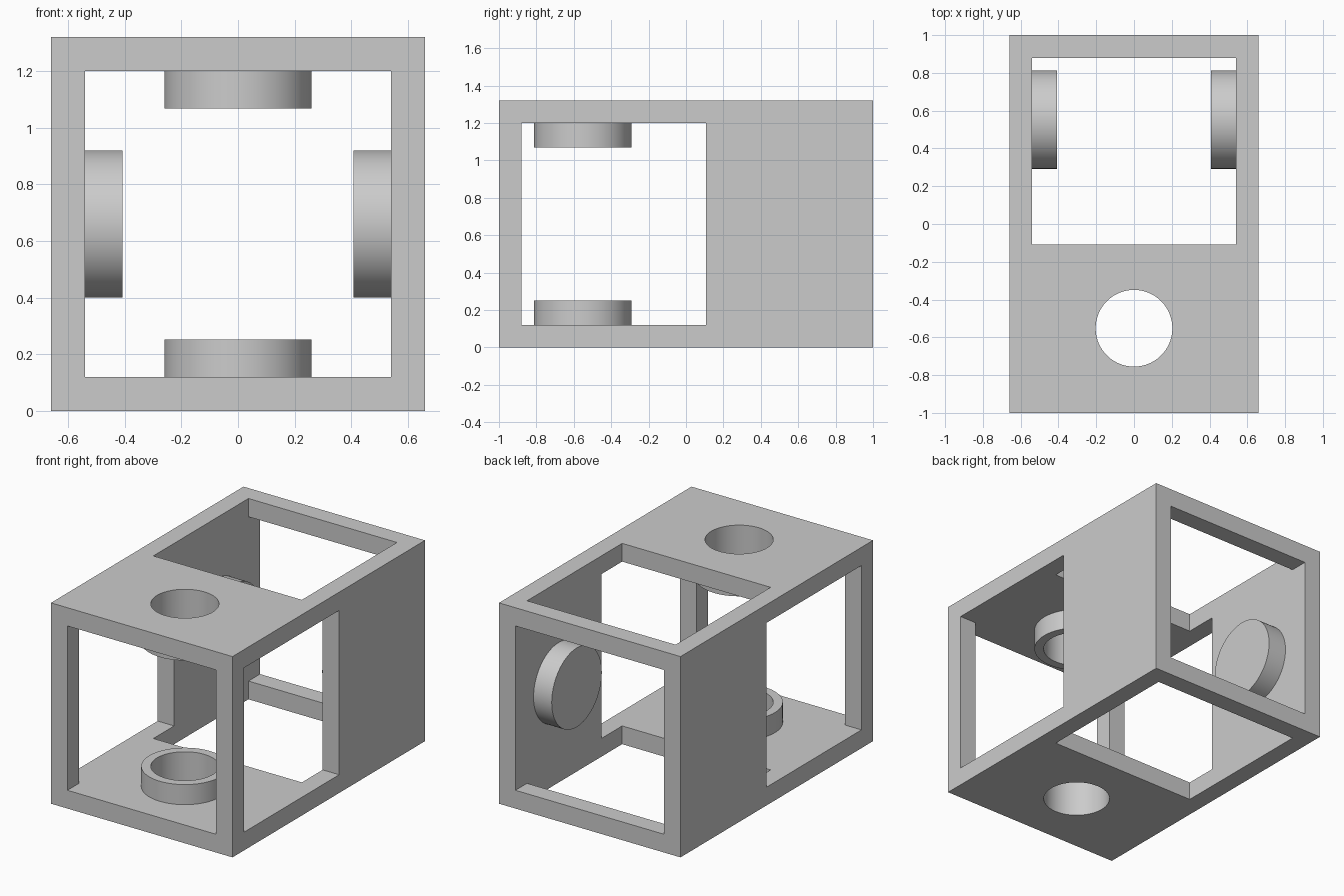
import bpy, bmesh
from itertools import product
from mathutils import Matrix, Vector

cube = bpy.data.objects.get("Cube")
if cube:
    bpy.data.objects.remove(cube, do_unlink=True)

# Overall dimensions
W, L, T = 0.66, 1.0, 0.12           # half width, half length, wall thickness
H = 2 * W                           # height
INNER = W - T
GAP = 0.108                         # where the wide panels end
HOLE_Y, HOLE_R, COLLAR_R, COLLAR_H = 0.552, 0.203, 0.26, 0.132

grey = bpy.data.materials.new("light_grey")
grey.use_nodes = True
colour = (0.6, 0.6, 0.6, 1)
grey.diffuse_color = colour
grey.node_tree.nodes["Principled BSDF"].inputs["Base Color"].default_value = colour


def make_object(name, bm):
    mesh = bpy.data.meshes.new(name)
    bmesh.ops.recalc_face_normals(bm, faces=bm.faces[:])
    bm.to_mesh(mesh)
    bm.free()
    mesh.materials.append(grey)
    ob = bpy.data.objects.new(name, mesh)
    bpy.context.collection.objects.link(ob)
    return ob


def cylinder(name, axis, centre, radius, depth):
    bm = bmesh.new()
    bmesh.ops.create_cone(bm, cap_ends=True, segments=96, radius1=radius,
                          radius2=radius, depth=depth)
    turn = Matrix.Rotation(1.5707963, 4, 'Y') if axis == 'X' else Matrix()
    bm.transform(Matrix.Translation(centre) @ turn)
    return make_object(name, bm)


def combine(target, other, operation):
    mod = target.modifiers.new(operation.lower(), 'BOOLEAN')
    mod.operation, mod.solver, mod.object = operation, 'EXACT', other
    bpy.context.view_layer.objects.active = target
    bpy.ops.object.modifier_apply(modifier=mod.name)
    bpy.data.objects.remove(other, do_unlink=True)


# Frame: the outer skin of the solid cells in a coarse grid
grid = ([-W, -INNER, INNER, W],
        [-L, T - L, -GAP, GAP, L - T, L],
        [0, T, H - T, H])
size = [len(g) - 1 for g in grid]


def solid(cell):
    if any(not 0 <= c < n for c, n in zip(cell, size)):
        return False
    x, y, z = cell
    if z != 1:                      # floor and roof, with a window at the back
        return x != 1 or y in (0, 1, 4)
    return x != 1 and y in (0, 3, 4)  # side walls, with a window at the front


bm = bmesh.new()
for cell in product(*(range(n) for n in size)):
    if not solid(cell):
        continue
    for axis, step in product(range(3), (0, 1)):
        beside = list(cell)
        beside[axis] += 2 * step - 1
        if solid(beside):
            continue
        u, v = [a for a in range(3) if a != axis]
        corners = []
        for du, dv in ((0, 0), (1, 0), (1, 1), (0, 1)):
            i = list(cell)
            i[axis] += step
            i[u] += du
            i[v] += dv
            corners.append(bm.verts.new([grid[a][i[a]] for a in range(3)]))
        bm.faces.new(corners)
bmesh.ops.remove_doubles(bm, verts=bm.verts[:], dist=0.0001)
bmesh.ops.recalc_face_normals(bm, faces=bm.faces[:])
bmesh.ops.dissolve_limit(bm, angle_limit=0.01, verts=bm.verts[:], edges=bm.edges[:])
frame = make_object("frame", bm)

# Collars on the inside of the walls, then a bore through each facing pair
for axis, y in (('X', HOLE_Y), ('Z', -HOLE_Y)):
    middle = Vector((0, y, W))
    direction = Vector((1, 0, 0)) if axis == 'X' else Vector((0, 0, 1))
    root = T / 2                    # part of the collar sunk in the wall
    for side in (-1, 1):
        offset = side * (INNER + (root - COLLAR_H) / 2)
        collar = cylinder("collar", axis, middle + direction * offset,
                          COLLAR_R, COLLAR_H + root)
        combine(frame, collar, 'UNION')
    combine(frame, cylinder("bore", axis, middle, HOLE_R, 2 * H), 'DIFFERENCE')

bpy.ops.object.select_all(action='DESELECT')
frame.select_set(True)
bpy.context.view_layer.objects.active = frame
bpy.ops.object.shade_smooth_by_angle(angle=0.5)
